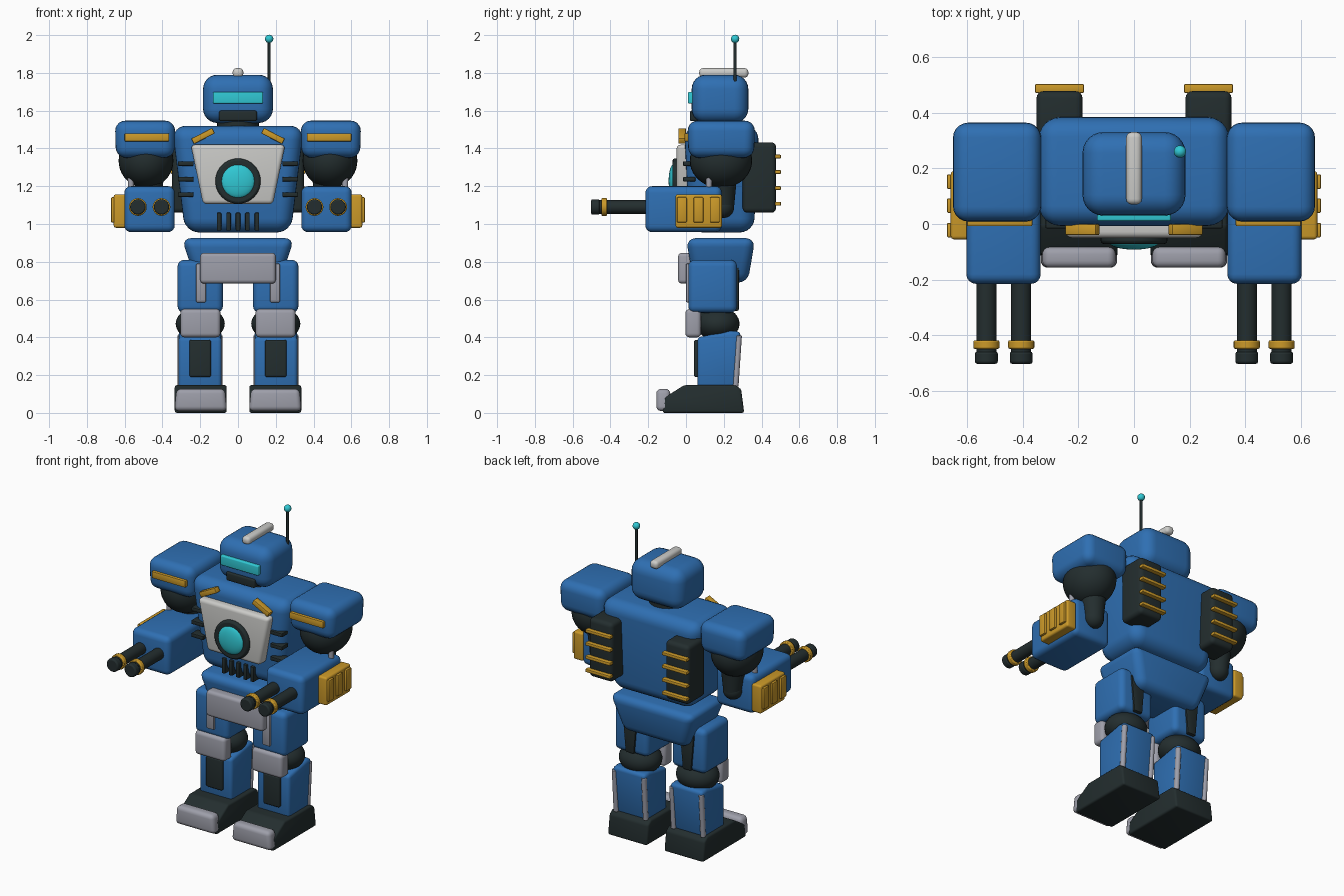
import bpy, bmesh, math
from mathutils import Matrix, Vector

if "Cube" in bpy.data.objects:
    bpy.data.objects.remove(bpy.data.objects["Cube"])


def material(name, rgb):
    m = bpy.data.materials.new(name)
    m.diffuse_color = (*rgb, 1)
    m.use_nodes = True
    m.node_tree.nodes["Principled BSDF"].inputs["Base Color"].default_value = m.diffuse_color
    return m


BLUE = material("blue_paint", (0.028, 0.16, 0.45))
DARK = material("dark_metal", (0.017, 0.027, 0.028))
GOLD = material("gold_trim", (0.60, 0.32, 0.022))
CYAN = material("cyan_glow", (0.03, 0.58, 0.66))
LIGHT = material("light_grey", (0.60, 0.60, 0.58))
GREY = material("mid_grey", (0.34, 0.345, 0.40))


def finish(name, bm, mat, bevel=0, segs=4):
    """Round the edges, set smooth shading with sharp creases, link the object."""
    bmesh.ops.recalc_face_normals(bm, faces=bm.faces[:])
    if bevel:
        bmesh.ops.bevel(bm, geom=bm.edges[:], offset=bevel, segments=segs,
                        profile=0.5, affect='EDGES', clamp_overlap=True)
    for f in bm.faces:
        f.smooth = True
    for e in bm.edges:
        e.smooth = e.calc_face_angle(0) < math.radians(35)
    me = bpy.data.meshes.new(name)
    bm.to_mesh(me)
    bm.free()
    me.materials.append(mat)
    ob = bpy.data.objects.new(name, me)
    bpy.context.collection.objects.link(ob)
    return ob


def box(name, mat, x, y, z, bevel=0.01, bottom=(1, 1), top=(1, 1), tilt=0, segs=4):
    """Rounded box from axis ranges; bottom/top scale the end faces in x and y."""
    lo, hi = [Vector(v) for v in zip(sorted(x), y, z)]
    c, s = (lo + hi) / 2, hi - lo
    bm = bmesh.new()
    bmesh.ops.create_cube(bm, size=1)
    for v in bm.verts:
        t = top if v.co.z > 0 else bottom
        v.co = Vector((v.co.x * s.x * t[0], v.co.y * s.y * t[1], v.co.z * s.z))
    bm.transform(Matrix.Translation(c) @ Matrix.Rotation(tilt, 4, 'Y'))
    return finish(name, bm, mat, bevel, segs)


def rod(name, mat, a, b, r1, r2=None, bevel=0.0, n=28):
    """Cylinder or cone between two points."""
    a, b = Vector(a), Vector(b)
    bm = bmesh.new()
    bmesh.ops.create_cone(bm, cap_ends=True, segments=n, radius1=r1,
                          radius2=r1 if r2 is None else r2, depth=(b - a).length)
    q = (b - a).to_track_quat('Z', 'Y').to_matrix().to_4x4()
    bm.transform(Matrix.Translation((a + b) / 2) @ q)
    ob = finish(name, bm, mat)
    if bevel:
        m = ob.modifiers.new("soft_rim", 'BEVEL')
        m.width, m.segments, m.limit_method = bevel, 2, 'ANGLE'
        m.angle_limit = math.radians(50)
    return ob


def ball(name, mat, c, r):
    bm = bmesh.new()
    bmesh.ops.create_uvsphere(bm, u_segments=32, v_segments=20, radius=1)
    bm.transform(Matrix.Translation(c) @ Matrix.Diagonal((*r, 1)))
    return finish(name, bm, mat)


def prism(name, mat, pts, x, bevel):
    """Side profile of (y, z) points extruded along x."""
    x0, x1 = sorted(x)
    bm = bmesh.new()
    f = bm.faces.new([bm.verts.new((x0, *p)) for p in pts])
    g = bmesh.ops.extrude_face_region(bm, geom=[f])["geom"]
    bmesh.ops.translate(bm, vec=(x1 - x0, 0, 0),
                        verts=[v for v in g if isinstance(v, bmesh.types.BMVert)])
    return finish(name, bm, mat, bevel, 3)


# Head
box("head", BLUE, (-.185, .185), (.03, .33), (1.535, 1.79), .075, segs=6)
box("visor", CYAN, (-.133, .133), (.01, .06), (1.637, 1.70), .008)
box("mouth_guard", DARK, (-.10, .10), (.02, .08), (1.545, 1.60), .01)
box("head_crest", LIGHT, (-.028, .028), (.07, .33), (1.775, 1.825), .02)
rod("neck", DARK, (0, .18, 1.48), (0, .18, 1.58), .11)
rod("antenna", DARK, (.165, .26, 1.70), (.165, .26, 1.97), .008, n=12)
ball("antenna_tip", CYAN, (.165, .26, 1.98), (.022,) * 3)

# Torso and chest
box("torso", BLUE, (-.35, .35), (-.01, .387), (.955, 1.52), .075,
    bottom=(.8, .86), segs=6)
box("chest_plate", LIGHT, (-.25, .25), (-.05, .05), (1.105, 1.42), .022, bottom=(.74, 1))
rod("core_ring", DARK, (0, .0, 1.227), (0, -.072, 1.227), .12, bevel=.012, n=40)
ball("core_lens", CYAN, (0, -.065, 1.227), (.09, .027, .09))
for i in range(5):
    x = (i - 2) * .05
    box("belly_grille", DARK, (x - .012, x + .012), (-.005, .06), (.965, 1.06), .005, segs=2)

# Pelvis
box("pelvis", BLUE, (-.298, .298), (.0, .367), (.69, .925), .05, bottom=(.74, .78))
box("pelvis_plate", GREY, (-.2, .2), (-.042, .04), (.685, .847), .02)

for s in (-1, 1):
    def sx(a, b):
        return (s * a, s * b)

    # Chest trim and side vents
    box("collar_trim", GOLD, sx(.123, .247), (-.04, .0), (1.45, 1.482), .005,
        tilt=s * math.radians(27), segs=2)
    for z in (1.32, 1.237, 1.155):
        box("chest_vent", DARK, sx(.235, .318), (-.016, .05), (z - .012, z + .012), .005, segs=2)

    # Back packs with fins
    box("back_pack", DARK, sx(.185, .35), (.30, .477), (1.06, 1.432), .025)
    for z in (1.357, 1.275, 1.19, 1.107):
        box("pack_fin", GOLD, sx(.18, .355), (.47, .503), (z - .01, z + .01), .005, segs=2)

    # Shoulder and upper arm
    box("shoulder", BLUE, sx(.325, .658), (.0, .373), (1.35, 1.547), .055,
        bottom=(.93, .93), top=(.96, .96), segs=5)
    box("shoulder_stripe", GOLD, sx(.365, .60), (-.008, .03), (1.437, 1.48), .005, segs=2)
    ball("shoulder_joint", DARK, (s * .487, .185, 1.335), (.145, .165, .145))
    rod("upper_arm", DARK, (s * .47, .19, 1.30), (s * .467, .2, 1.09), .085, .055)
    ball("elbow", DARK, (s * .467, .2, 1.09), (.058, .055, .058))
    rod("arm_piston", GREY, (s * .57, .125, 1.30), (s * .565, .12, 1.15), .016, n=16)

    # Forearm, side plate and twin barrels
    box("forearm", BLUE, sx(.335, .602), (-.215, .19), (.957, 1.2), .035)
    box("forearm_plate", GOLD, sx(.59, .658), (-.055, .19), (.98, 1.157), .012)
    for y in (-.022, .066, .152):
        box("plate_rib", GOLD, sx(.65, .672), (y - .026, y + .026), (1.008, 1.142), .006, segs=2)
    for x in (.405, .53):
        p = lambda y: (s * x, y, 1.09)
        rod("barrel", DARK, p(-.18), p(-.47), .036)
        rod("barrel_ring", GOLD, p(-.418), p(-.448), .047, bevel=.005)
        rod("muzzle", DARK, p(-.458), p(-.502), .041, bevel=.008)

    # Upper leg
    box("thigh", BLUE, sx(.08, .32), (.012, .27), (.53, .81), .035)
    box("thigh_strip", GREY, sx(.17, .222), (.0, .04), (.585, .79), .006, segs=2)
    box("thigh_back", DARK, sx(.15, .25), (.24, .28), (.54, .77), .008, bottom=(.6, 1), segs=2)

    # Knee
    ball("knee_joint", DARK, (s * .2, .168, .472), (.13, .115, .09))
    box("knee_plate", GREY, sx(.093, .305), (-.003, .08), (.40, .55), .022)

    # Lower leg
    prism("shin", BLUE, [(.06, .13), (.262, .13), (.29, .43), (.24, .435), (.06, .40)],
          sx(.087, .315), .02)
    box("shin_panel", DARK, sx(.142, .258), (.042, .08), (.19, .387), .012)
    for x in (.098, .304):
        rod("calf_rod", GREY, (s * x, .262, .14), (s * x, .28, .41), .016, bevel=.004, n=16)

    # Foot
    prism("foot", DARK, [(-.125, 0), (.308, 0), (.292, .125), (.262, .147),
                         (-.01, .147), (-.115, .08)], sx(.06, .335), .012)
    box("toe_cap", GREY, sx(.058, .337), (-.157, -.083), (.01, .127), .025, top=(.92, 1))
